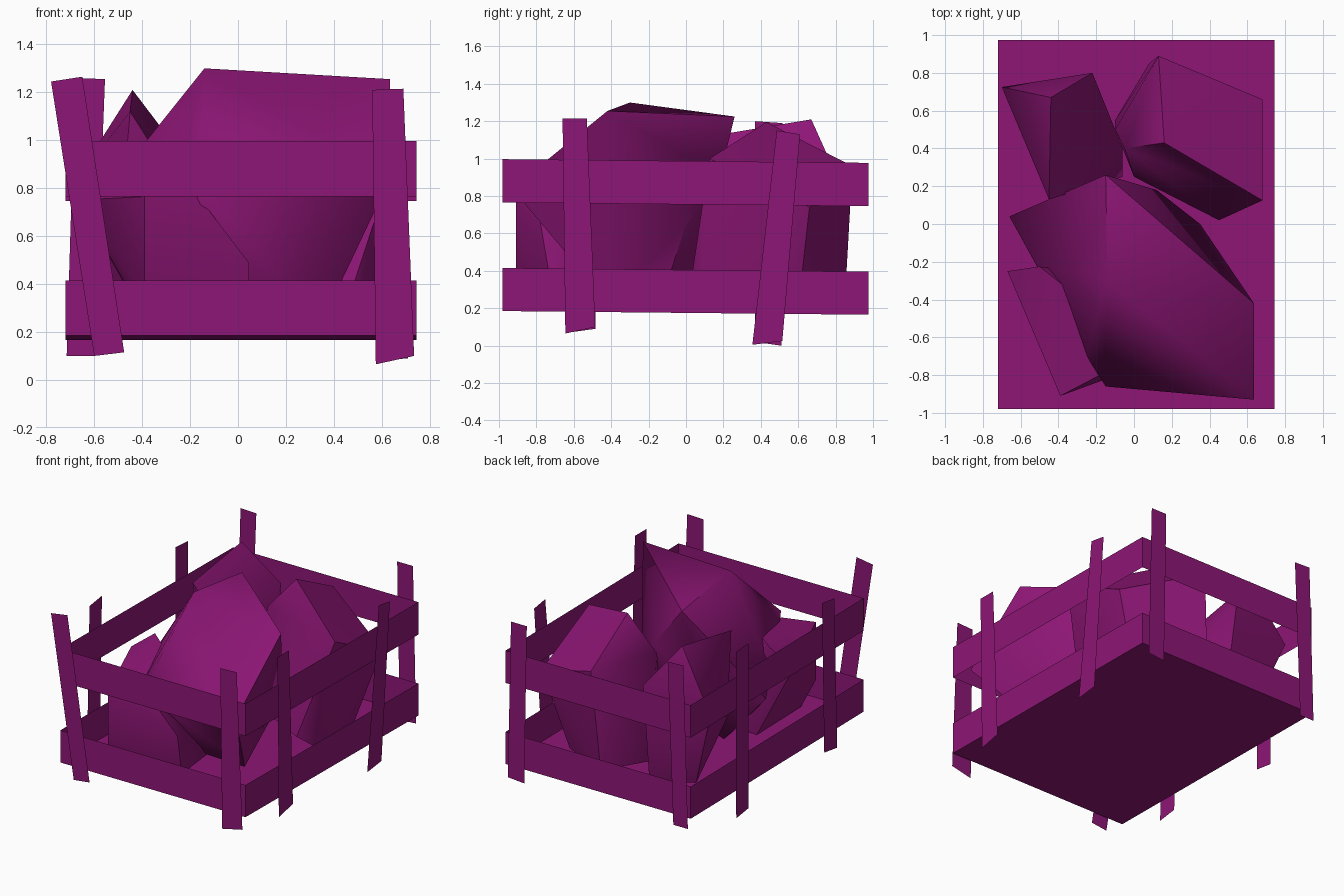
import bpy, bmesh, math

mat = bpy.data.materials.new("purple")
mat.diffuse_color = (0.27, 0.008, 0.18, 1)


def finish(name, bm, smooth_angle=None):
    mesh = bpy.data.meshes.new(name)
    bm.to_mesh(mesh)
    bm.free()
    mesh.materials.append(mat)
    if smooth_angle:
        mesh.shade_smooth()
        mesh.set_sharp_from_angle(angle=math.radians(smooth_angle))
    obj = bpy.data.objects.new(name, mesh)
    bpy.context.collection.objects.link(obj)


def sheet(name, pts):
    bm = bmesh.new()
    bm.faces.new([bm.verts.new(p) for p in pts])
    finish(name, bm)


def rock(name, pts):
    bm = bmesh.new()
    for p in pts:
        bm.verts.new(p)
    res = bmesh.ops.convex_hull(bm, input=bm.verts)
    loose = {v for v in res["geom_interior"] + res["geom_unused"]
             if isinstance(v, bmesh.types.BMVert) and not v.link_faces}
    bmesh.ops.delete(bm, geom=list(loose), context='VERTS')
    bmesh.ops.recalc_face_normals(bm, faces=bm.faces)
    finish(name, bm, 50)


# Crate slats: thin bands round the box, dipping slightly to the back
X0, X1, Y0, Y1 = -0.72, 0.745, -0.98, 0.975
corners = [(X0, Y0), (X1, Y0), (X1, Y1), (X0, Y1)]
sides = ["front", "right", "back", "left"]


def dip(y):
    return -0.01 * (y + 0.98)


for level, z0, z1 in (("lower", 0.185, 0.415), ("upper", 0.765, 0.997)):
    for i, side in enumerate(sides):
        (ax, ay), (bx, by) = corners[i], corners[(i + 1) % 4]
        sheet(f"{level}_{side}_slat", [(ax, ay, z0 + dip(ay)), (bx, by, z0 + dip(by)),
                                       (bx, by, z1 + dip(by)), (ax, ay, z1 + dip(ay))])

# Crate floor
sheet("floor", [(x, y, 0.185 + dip(y)) for x, y in corners])

# Crooked posts: bottom pair then top pair, in the plane of each side
posts = {
    ("front_left_post", "y", -1.0): [(-0.6, 0.1), (-0.475, 0.115), (-0.65, 1.265), (-0.78, 1.245)],
    ("front_right_post", "y", -1.0): [(0.575, 0.065), (0.735, 0.1), (0.69, 1.215), (0.56, 1.21)],
    ("back_left_post", "y", 1.0): [(-0.6, 0.1), (-0.715, 0.1), (-0.68, 1.26), (-0.555, 1.255)],
    ("back_right_post", "y", 1.0): [(0.71, 0.09), (0.58, 0.08), (0.56, 1.21), (0.685, 1.21)],
    ("right_front_post", "x", 0.775): [(-0.645, 0.065), (-0.485, 0.1), (-0.53, 1.215), (-0.66, 1.215)],
    ("right_back_post", "x", 0.775): [(0.355, 0.005), (0.515, 0.025), (0.61, 1.13), (0.485, 1.15)],
    ("left_front_post", "x", -0.755): [(-0.485, 0.09), (-0.63, 0.07), (-0.6, 1.15), (-0.46, 1.17)],
    ("left_back_post", "x", -0.755): [(0.51, 0.0), (0.37, 0.02), (0.37, 1.2), (0.515, 1.19)],
}
for (name, axis, pos), quad in posts.items():
    sheet(name, [(a, pos, z) if axis == "y" else (pos, a, z) for a, z in quad])

# Large rock in the middle
rock("large_rock", [
    (-0.14, -0.30, 1.30), (0.635, -0.42, 1.255), (-0.15, 0.26, 1.225), (0.635, -0.93, 0.84),
    (-0.15, -0.86, 0.80), (-0.25, -0.70, 0.80), (-0.50, -0.23, 0.74), (-0.56, -0.03, 0.77),
    (-0.66, 0.04, 0.65), (-0.50, 0.10, 0.78), (0.12, 0.18, 0.90), (0.35, 0.0, 0.65),
    (0.30, -0.08, 0.40), (0.34, -0.41, 0.22), (-0.20, -0.35, 0.20), (-0.30, 0.0, 0.25)])

# Rock at the back right
rock("back_right_rock", [
    (0.16, 0.43, 1.195), (0.68, 0.125, 1.0), (0.13, 0.89, 0.96), (0.68, 0.66, 0.74),
    (0.08, 0.85, 0.25), (-0.10, 0.55, 0.25), (-0.10, 0.50, 0.75), (-0.05, 0.40, 0.95),
    (0.0, 0.25, 0.30), (0.45, 0.02, 0.30), (0.55, 0.10, 0.22), (0.50, 0.60, 0.20)])

# Rock at the back left
rock("back_left_rock", [
    (-0.44, 0.67, 1.21), (-0.45, 0.13, 1.12), (-0.70, 0.725, 0.80), (-0.22, 0.80, 0.92),
    (-0.06, 0.40, 0.60), (-0.06, 0.25, 0.50), (-0.50, 0.60, 0.22), (-0.20, 0.70, 0.20),
    (-0.30, 0.30, 0.20), (-0.50, 0.25, 0.55)])

# Small rock at the front left
rock("front_left_rock", [
    (-0.67, -0.25, 0.75), (-0.50, -0.225, 0.88), (-0.33, -0.36, 0.87), (-0.39, -0.91, 0.765),
    (-0.18, -0.80, 0.785), (-0.39, -0.91, 0.35), (0.045, -0.75, 0.49), (0.045, -0.70, 0.20),
    (-0.35, -0.80, 0.19), (-0.35, -0.30, 0.18), (0.0, -0.30, 0.20)])
